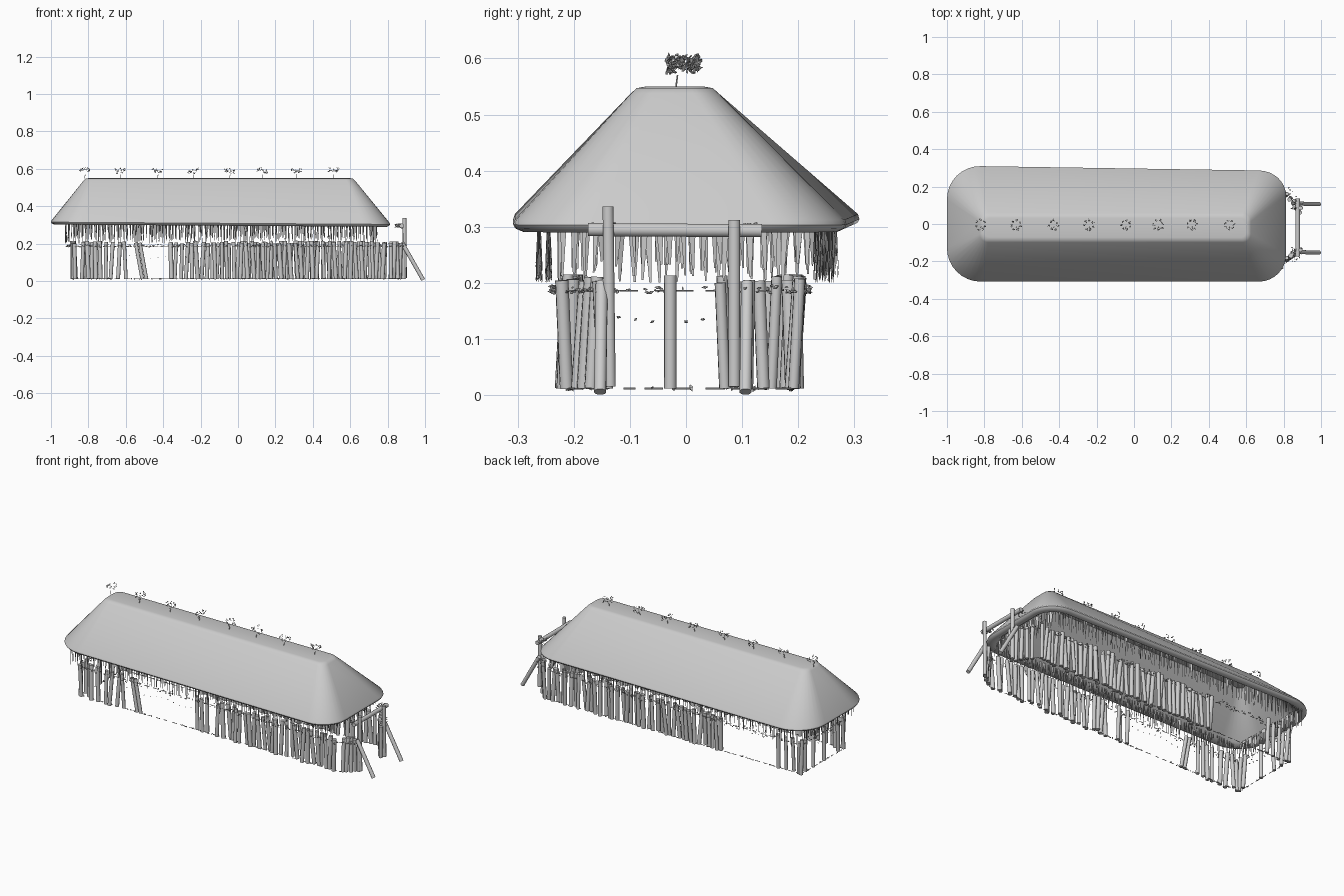
import bpy, bmesh, math, random
from mathutils import Vector

random.seed(4)
rnd = random.uniform
cube = bpy.data.objects.get("Cube")
if cube:
    bpy.data.objects.remove(cube, do_unlink=True)

grey = bpy.data.materials.new("plain grey")
grey.use_nodes = True
grey.diffuse_color = (0.6, 0.6, 0.6, 1)
grey.node_tree.nodes["Principled BSDF"].inputs["Base Color"].default_value = (0.6, 0.6, 0.6, 1)


def finish(name, bm, smooth=True):
    mesh = bpy.data.meshes.new(name)
    bm.to_mesh(mesh)
    bm.free()
    obj = bpy.data.objects.new(name, mesh)
    bpy.context.collection.objects.link(obj)
    mesh.materials.append(grey)
    if smooth:
        bpy.ops.object.select_all(action="DESELECT")
        obj.select_set(True)
        bpy.context.view_layer.objects.active = obj
        bpy.ops.object.shade_smooth_by_angle(angle=math.radians(40))


def pole(bm, a, b, r, sides=10):
    """Closed cylinder between two points."""
    a, b = Vector(a), Vector(b)
    axis = (b - a).normalized()
    u = axis.orthogonal().normalized()
    v = axis.cross(u)
    rings = []
    for p in (a, b):
        rings.append([bm.verts.new(p + r * (u * math.cos(t) + v * math.sin(t)))
                      for t in (2 * math.pi * i / sides for i in range(sides))])
    for i in range(sides):
        j = (i + 1) % sides
        bm.faces.new((rings[0][i], rings[0][j], rings[1][j], rings[1][i]))
    bm.faces.new(rings[0][::-1])
    bm.faces.new(rings[1])


def leaf(bm, p, size):
    """Small randomly turned kite."""
    p = Vector(p)
    u = Vector((rnd(-1, 1), rnd(-1, 1), rnd(-.5, .5))).normalized() * size
    v = u.orthogonal().normalized() * size * 0.6
    w = u.cross(v).normalized() * size * 0.4
    ends = [bm.verts.new(p + q) for q in (u, v, -u, -v)]
    for tip in (w, -w):
        top = bm.verts.new(p + tip)
        for i in range(4):
            f = (ends[i], ends[(i + 1) % 4], top)
            bm.faces.new(f if tip == w else f[::-1])


# Hollow hipped roof from rounded rectangular rings
def ring(bm, x0, x1, y0, y1, r_left, r_right, z, tilt=0.0, taper=0.0, steps=8):
    verts = []
    for sx, sy, start in ((1, 1, 0), (-1, 1, 90), (-1, -1, 180), (1, -1, 270)):
        r = r_right if sx > 0 else r_left
        cx = x1 - r if sx > 0 else x0 + r
        cy = y1 - r if sy > 0 else y0 + r
        for i in range(steps + 1):
            t = math.radians(start + 90 * i / steps)
            x, y = cx + r * math.cos(t), cy + r * math.sin(t)
            k = (x - x0) / (x1 - x0)
            if y > 0:
                y *= 1 - taper * k
            verts.append(bm.verts.new((x, y, z - tilt * k)))
    return verts


def eave(bm, inset, z):
    return ring(bm, -1 + inset, .813 - inset, -.308 + inset, .312 - inset,
                .18 - inset * .6, .145 - inset * .6, z, .012, .09)


bm = bmesh.new()
rings = [ring(bm, -.80, .60, -.072, .032, .03, .03, .55),
         ring(bm, -.815, .615, -.088, .048, .04, .04, .547),
         ring(bm, -.825, .625, -.098, .058, .045, .045, .538),
         eave(bm, .003, .324), eave(bm, 0, .315), eave(bm, .004, .308),
         eave(bm, .018, .302), eave(bm, .035, .302), eave(bm, .055, .316),
         ring(bm, -.79, .59, -.08, .04, .03, .03, .53)]
for a, b in zip(rings, rings[1:]):
    for i in range(len(a)):
        j = (i + 1) % len(a)
        bm.faces.new((a[i], b[i], b[j], a[j]))
bm.faces.new(rings[0])
bm.faces.new(rings[-1][::-1])
finish("thatched_roof", bm)

# Wall poles in rows, with openings left in each row
FRONT, BACK, LEFT, RIGHT = -.205, .185, -.88, .8


def wall_post(bm, x, y, lean):
    dx, dy = rnd(-lean, lean), rnd(-.007, .007)
    pole(bm, (x - dx, y - dy, .012), (x + dx, y + dy, rnd(.2, .215)), rnd(.0095, .0125))


def row(name, y, spans):
    bm = bmesh.new()
    for x0, x1, step in spans:
        for i in range(int((x1 - x0) / step) + 1):
            wall_post(bm, x0 + i * step + rnd(-.005, .005), y + rnd(-.014, .014), .007)
    finish(name, bm)


row("front_wall_posts", FRONT, [(-.87, -.76, .035), (-.71, -.6, .035),
                                (-.12, -.05, .03), (.02, RIGHT, .029)])
row("back_wall_posts", BACK, [(-.87, -.72, .045), (-.36, RIGHT, .028)])

bm = bmesh.new()
for x in (-.512, -.49):
    pole(bm, (x, FRONT, .012), (x - .035, FRONT, .205), .01)
finish("leaning_posts", bm)

# Posts closing in on the open entrance, and the sparse far end
bm = bmesh.new()
for y in (-.2, -.16, .07, .145, .19):
    wall_post(bm, LEFT + rnd(-.005, .005), y, .004)
pole(bm, (LEFT, -.028, .012), (LEFT, -.028, .213), .011)
finish("left_end_posts", bm)

bm = bmesh.new()
for points in (((RIGHT, -.2), (.885, -.14)), ((RIGHT, .18), (.885, .065))):
    a, b = map(Vector, points)
    for i in range(1, 6):
        p = a.lerp(b, i / 5)
        wall_post(bm, p.x, p.y, .004)
finish("entrance_side_posts", bm)

# Entrance frame with cross beam and slanted props
bm = bmesh.new()
pole(bm, (.892, -.135, .015), (.89, -.139, .336), .01, 12)
pole(bm, (.892, .086, .015), (.89, .086, .312), .011, 12)
pole(bm, (.875, -.175, .295), (.875, .135, .293), .012, 12)
for y in (-.153, .106):
    pole(bm, (.99, y, .006), (.88, y + .003, .2), .011, 12)
finish("entrance_frame", bm)

# Lashings at the frame joints
bm = bmesh.new()
for y in (-.145, .105):
    for i in range(24):
        leaf(bm, (rnd(.84, .872), y + rnd(-.025, .025), rnd(.288, .306)), .007)
finish("frame_lashings", bm, False)

# Broken lengths of rope and scraps round the walls, open at the entrance
path = [(.88, .08), (RIGHT, BACK), (LEFT, BACK), (LEFT, FRONT), (RIGHT, FRONT), (.88, -.14)]
for name, z, out, gap in (("upper_lashing", .186, .018, .009), ("ground_lashing", .012, .002, .025)):
    bm = bmesh.new()
    for (x0, y0), (x1, y1) in zip(path, path[1:]):
        a, b = Vector((x0, y0, z)), Vector((x1, y1, z))
        along = (b - a).normalized()
        n = along.cross(Vector((0, 0, 1))) * out
        travelled = 0
        while travelled < (b - a).length - .03:
            start = a + along * travelled + n * .5
            pole(bm, start, start + along * rnd(.02, .035), .0018, 5)
            travelled += rnd(.045, .06)
        for k in range(int((b - a).length / gap)):
            p = a.lerp(b, rnd(0, 1)) + n * rnd(-.5, 2)
            p.z += rnd(-.2, .5) * out
            leaf(bm, p, rnd(.004, .008))
    finish(name, bm, False)

# Small pennants hanging in the openings
bm = bmesh.new()
for i in range(12):
    leaf(bm, (-.58 + .038 * i, FRONT, .13 + .008 * math.cos(i)), .005)
for i in range(7):
    leaf(bm, (LEFT, -.12 + .03 * i, .127 + .012 * abs(i - 3) / 3), .006)
finish("pennants", bm, False)


# Straw fringe of tapering blades under the eaves
def blade(bm, p, along, width, length):
    p = Vector(p)
    drop = Vector((rnd(-.006, .006), rnd(-.006, .006), -length))
    tip = along * width * .12
    bm.faces.new([bm.verts.new(q) for q in
                  (p - along * width / 2, p + along * width / 2, p + drop + tip, p + drop - tip)])


bm = bmesh.new()
for y in (-.262, -.245, .25, .267):
    for i in range(95):
        x = -.9 + 1.62 * i / 94
        yy = y * (1 - .08 * (x + .9) / 1.64) if y > 0 else y
        turn = Vector((1, rnd(-.9, .9), 0)).normalized()
        blade(bm, (x + rnd(-.006, .006), yy, .318), turn, rnd(.004, .009), rnd(.08, .118))
for x in (-.92, -.905, .725, .74):
    for i in range(22):
        y = -.22 + .44 * i / 21
        turn = Vector((rnd(-.5, .5), 1, 0)).normalized()
        blade(bm, (x, y + rnd(-.005, .005), .318), turn, rnd(.01, .018), rnd(.08, .118))
finish("straw_fringe", bm, False)

# Tufts of plants along the ridge
bm = bmesh.new()
for x in (-.82, -.63, -.43, -.24, -.045, .13, .31, .51):
    pole(bm, (x, -.018, .548), (x + .003, -.015, .57), .0015, 5)
    for i in range(7):
        t = 2 * math.pi * i / 7 + x * 9
        c = Vector((x + .024 * math.cos(t), -.005 + .025 * math.sin(t), .588 + rnd(-.008, .012)))
        for k in range(5):
            leaf(bm, c + Vector((rnd(-.006, .006), rnd(-.006, .006), rnd(-.008, .008))), .005)
finish("ridge_plants", bm, False)
